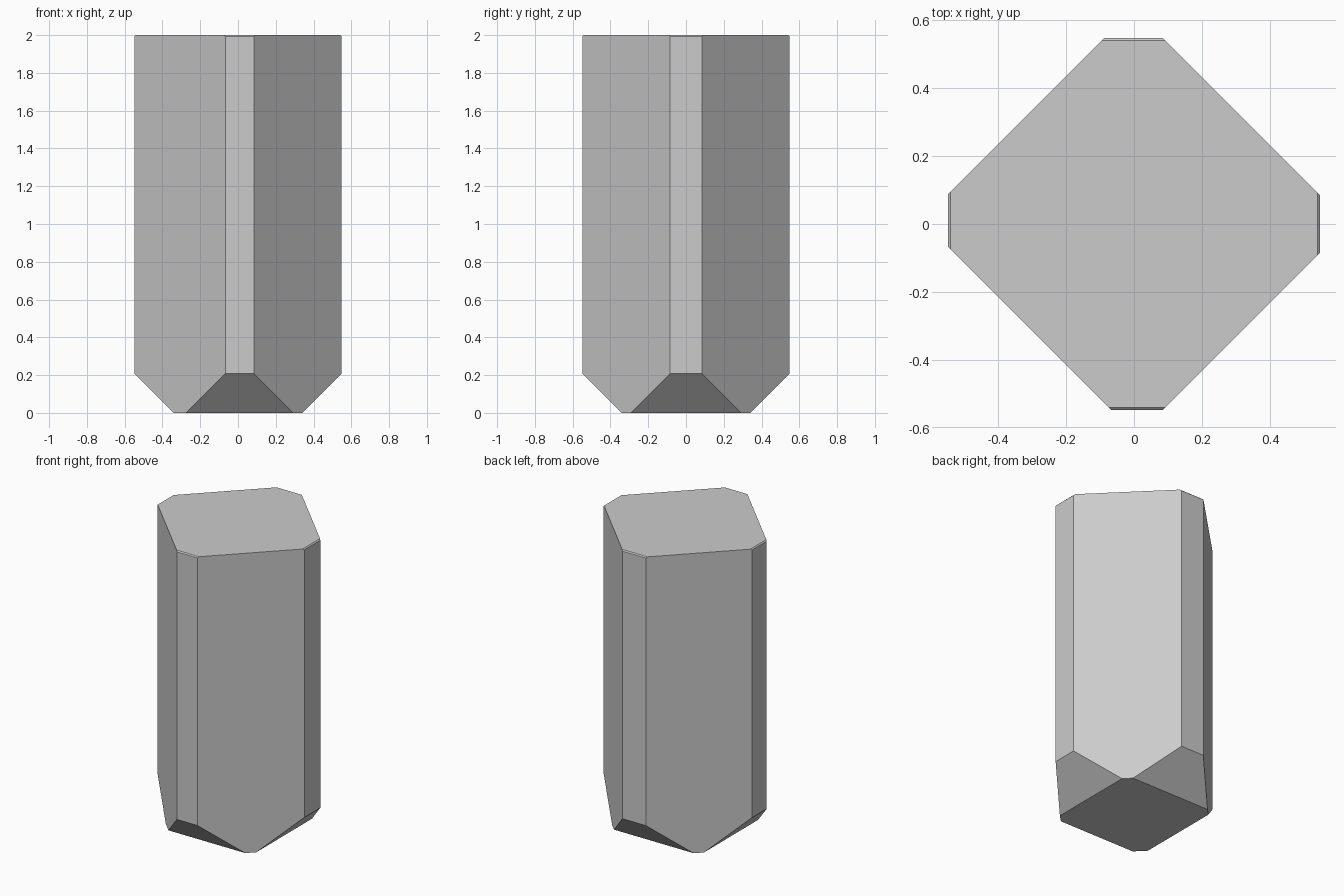
import bpy, bmesh
from mathutils import Vector

if "Cube" in bpy.data.objects:
    bpy.data.objects.remove(bpy.data.objects["Cube"])

HALF, HEIGHT = 0.548, 2.0

# Square block that the crystal is cut from
bm = bmesh.new()
bmesh.ops.create_cube(bm, size=1)
for v in bm.verts:
    v.co = Vector((v.co.x * 2 * HALF, v.co.y * 2 * HALF, (v.co.z + 0.5) * HEIGHT))


def slice_off(normal, offset):
    """Remove everything with normal . p > offset and cap the cut."""
    n = Vector(normal)
    point = n * (offset / n.length_squared)
    bmesh.ops.bisect_plane(bm, geom=bm.verts[:] + bm.edges[:] + bm.faces[:],
                           dist=1e-5, plane_co=point, plane_no=n, clear_outer=True)
    rim = [e for e in bm.edges if e.is_boundary]
    if rim:
        bmesh.ops.contextual_create(bm, geom=rim)


# Four broad diagonal sides (one is cut slightly deeper)
for sx, sy, offset in ((1, 1, 0.633), (-1, 1, 0.635), (1, -1, 0.632), (-1, -1, 0.615)):
    slice_off((sx, sy, 0), offset)

# Large bottom facets and tiny top bevels on the narrow sides
for x, y in ((1, 0), (-1, 0), (0, 1), (0, -1)):
    slice_off((x, y, -1), 0.34)
    slice_off((x, y, 1), HEIGHT + HALF - 0.007)

bmesh.ops.recalc_face_normals(bm, faces=bm.faces[:])
mesh = bpy.data.meshes.new("faceted_post")
bm.to_mesh(mesh)
bm.free()
bpy.context.collection.objects.link(bpy.data.objects.new("faceted_post", mesh))
